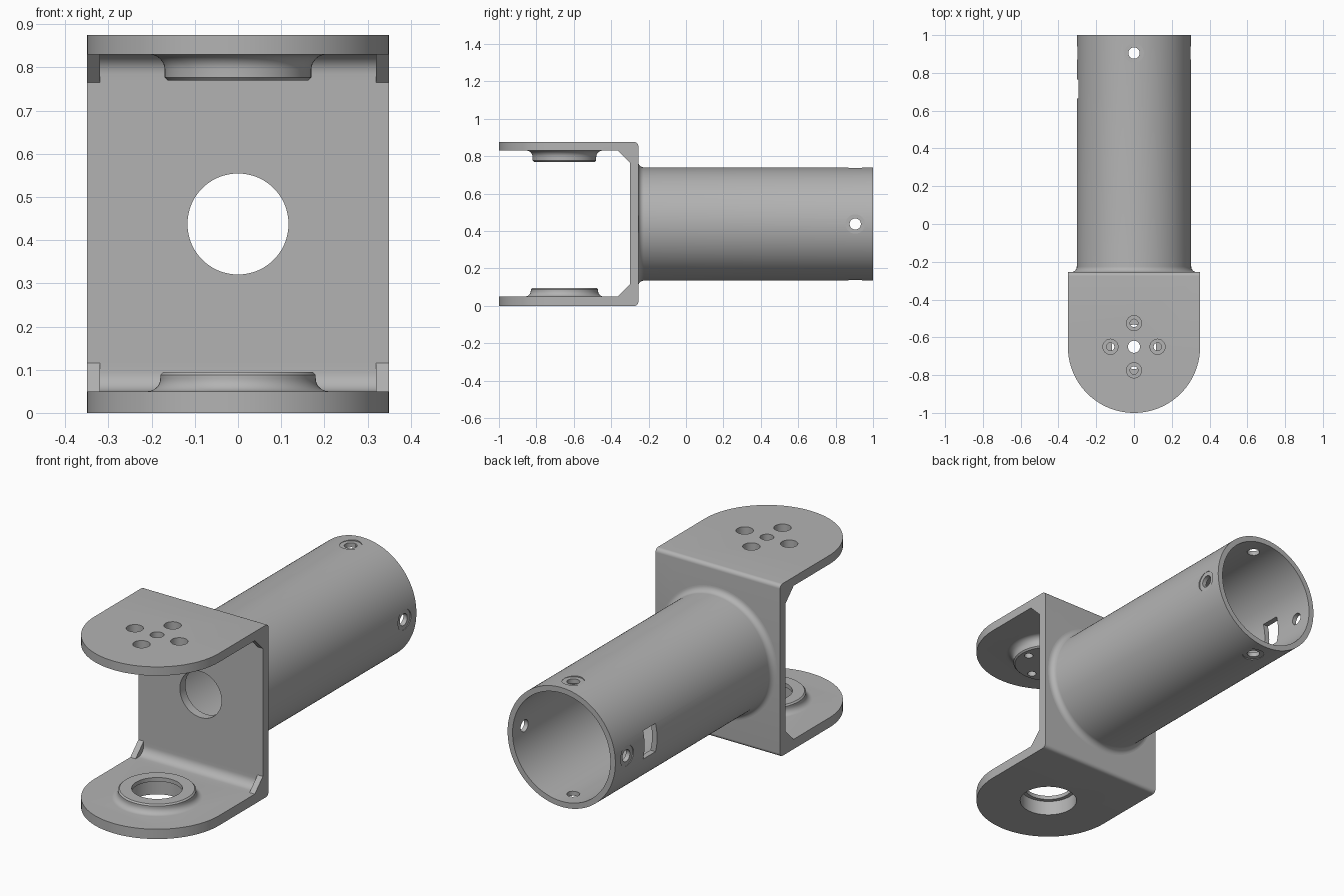
import bpy, bmesh, math
from mathutils import Matrix, Vector

default = bpy.data.objects.get("Cube")
if default:
    bpy.data.objects.remove(default)

metal = bpy.data.materials.new("plain grey")
metal.use_nodes = True
GREY = (0.45, 0.45, 0.45, 1)
metal.diffuse_color = GREY
metal.node_tree.nodes["Principled BSDF"].inputs["Base Color"].default_value = GREY

MID = 0.4375      # tube axis height
TOP = 0.875
PIVOT = -0.65     # y of the pivot axis
WEB_F, WEB_B = -0.30, -0.255


def finish(name, bm):
    bmesh.ops.remove_doubles(bm, verts=bm.verts, dist=1e-5)
    bmesh.ops.recalc_face_normals(bm, faces=bm.faces)
    mesh = bpy.data.meshes.new(name)
    bm.to_mesh(mesh)
    bm.free()
    mesh.materials.append(metal)
    ob = bpy.data.objects.new(name, mesh)
    bpy.context.collection.objects.link(ob)
    return ob


def prism(name, points, depth):
    """Extrude a closed outline of 3D points along a vector."""
    bm = bmesh.new()
    face = bm.faces.new([bm.verts.new(p) for p in points])
    new = bmesh.ops.extrude_face_region(bm, geom=[face])["geom"]
    bmesh.ops.translate(bm, vec=Vector(depth),
                        verts=[v for v in new if isinstance(v, bmesh.types.BMVert)])
    return finish(name, bm)


def lathe(name, profile, matrix, closed=False, steps=96):
    """Spin a (radius, height) profile about local z."""
    bm = bmesh.new()
    vs = [bm.verts.new((r, 0, h)) for r, h in profile]
    edges = [bm.edges.new(pair) for pair in zip(vs, vs[1:])]
    if closed:
        edges.append(bm.edges.new((vs[-1], vs[0])))
    bmesh.ops.spin(bm, geom=vs + edges, cent=(0, 0, 0), axis=(0, 0, 1),
                   angle=math.tau, steps=steps)
    bmesh.ops.transform(bm, matrix=matrix, verts=bm.verts)
    return finish(name, bm)


def rod(radius, low, high, matrix, steps=48):
    return lathe("cutter", [(0, low), (radius, low), (radius, high), (0, high)],
                 matrix, steps=steps)


def arc(cx, cy, r, start, end, n=8):
    """Points on an arc, angles in degrees."""
    angles = [math.radians(start + (end - start) * i / n) for i in range(n + 1)]
    return [(cx + r * math.cos(a), cy + r * math.sin(a)) for a in angles]


def combine(ob, other, operation):
    mod = ob.modifiers.new(operation.lower(), "BOOLEAN")
    mod.operation, mod.solver, mod.object = operation, "EXACT", other
    bpy.context.view_layer.objects.active = ob
    bpy.ops.object.modifier_apply(modifier=mod.name)
    bpy.data.objects.remove(other)


def at(x, y, z):
    return Matrix.Translation((x, y, z))


# Fork: C-shaped side profile with rounded corners, front opening
R, F = 0.02, 0.045
side = ([(-1.1, 0)] + arc(WEB_B - R, R, R, -90, 0) + arc(WEB_B - R, TOP - R, R, 0, 90)
        + [(-1.1, TOP), (-1.1, 0.83)] + arc(WEB_F - F, 0.83 - F, F, 90, 0)
        + arc(WEB_F - F, 0.05 + F, F, 0, -90) + [(-1.1, 0.05)])
fork = prism("fork_bracket", [(-0.35, y, z) for y, z in side], (0.7, 0, 0))

# Round ends of both ears
plan = arc(0, PIVOT, 0.35, 180, 360, 64) + [(0.35, 0), (-0.35, 0)]
combine(fork, prism("plan", [(x, y, -0.1) for x, y in plan], (0, 0, 1.2)), "INTERSECT")

# Corner gussets along both edges
for x in (-0.35, 0.32):
    for z, s in ((0.05, 1), (0.83, -1)):
        tri = [(-0.365, z), (WEB_F, z + s * 0.065), (WEB_F + 0.02, z + s * 0.065),
               (WEB_F + 0.02, z - s * 0.02), (-0.365, z - s * 0.02)]
        combine(fork, prism("gusset", [(x, y, h) for y, h in tri], (0.03, 0, 0)), "UNION")

# Pivot bosses with a flared foot and a chamfered rim
low = ([(0, 0.03), (0.21, 0.03)] + arc(0.21, 0.08, 0.03, 270, 180)
       + [(0.18, 0.088), (0.173, 0.095), (0, 0.095)])
combine(fork, lathe("boss", low, at(0, PIVOT, 0)), "UNION")
high = ([(0, 0.85), (0.205, 0.85)] + arc(0.205, 0.795, 0.035, 90, 180)
        + [(0.17, 0.777), (0.163, 0.77), (0, 0.77)])
combine(fork, lathe("boss", high, at(0, PIVOT, 0)), "UNION")

# Lower bearing pocket with a lip above it
combine(fork, rod(0.137, -0.1, 0.075, at(0, PIVOT, 0), 96), "DIFFERENCE")
combine(fork, rod(0.117, 0.05, 0.2, at(0, PIVOT, 0), 96), "DIFFERENCE")

# Upper centre hole and four counterbored screw holes
combine(fork, rod(0.032, 0.7, 1, at(0, PIVOT, 0)), "DIFFERENCE")
for i in range(4):
    a = i * math.pi / 2
    spot = at(0.125 * math.cos(a), PIVOT + 0.125 * math.sin(a), 0)
    combine(fork, rod(0.021, 0.7, 1, spot), "DIFFERENCE")
    combine(fork, rod(0.04, 0.815, 1, spot), "DIFFERENCE")

# Cable hole through the web
along_y = at(0, 0, MID) @ Matrix.Rotation(-math.pi / 2, 4, "X")
combine(fork, rod(0.117, -0.4, -0.2, along_y, 96), "DIFFERENCE")

# Tube with a filleted root
OUT, IN = 0.303, 0.275
wall = ([(IN, WEB_B)] + arc(OUT + 0.03, WEB_B + 0.03, 0.03, 270, 180)
        + [(OUT, 1), (IN, 1)])
tube = lathe("tube", wall, along_y, closed=True, steps=128)

# Four spot-faced pin holes near the open end
for i in range(4):
    turn = at(0, 0.905, MID) @ Matrix.Rotation(i * math.pi / 2, 4, "Y")
    combine(tube, rod(0.03, 0.2, 0.4, turn), "DIFFERENCE")
    combine(tube, rod(0.052, 0.297, 0.4, turn), "DIFFERENCE")

# Rectangular slot on one side
slot = [(-0.4, y, MID + z) for y, z in ((0.665, -0.072), (0.765, -0.072),
                                        (0.765, 0.072), (0.665, 0.072))]
combine(tube, prism("slot", slot, (0.25, 0, 0)), "DIFFERENCE")

# Smooth curved faces, keep machined edges crisp
for ob in (fork, tube):
    bpy.ops.object.select_all(action="DESELECT")
    ob.select_set(True)
    bpy.context.view_layer.objects.active = ob
    bpy.ops.object.shade_smooth_by_angle(angle=math.radians(30))
